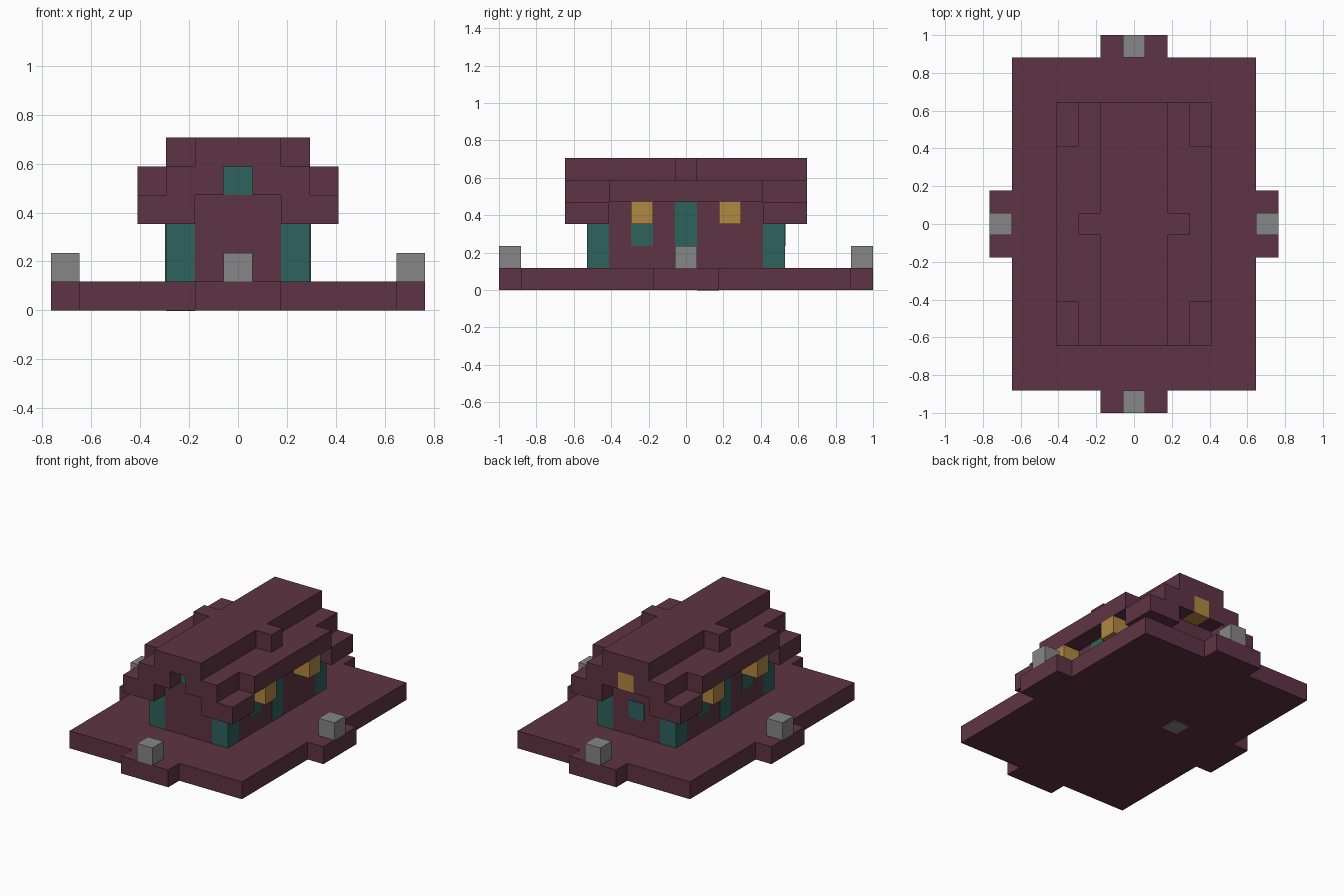
import bpy
import bmesh
from mathutils import Vector

if "Cube" in bpy.data.objects:
    bpy.data.objects.remove(bpy.data.objects["Cube"], do_unlink=True)

U = 2 / 17      # one block
T = 0.03        # plate thickness in blocks


def material(name, rgb):
    m = bpy.data.materials.new(name)
    m.use_nodes = True
    m.diffuse_color = (*rgb, 1)
    m.node_tree.nodes["Principled BSDF"].inputs["Base Color"].default_value = (*rgb, 1)
    return m


plum = material("plum", (0.112, 0.034, 0.056))
teal = material("teal", (0.026, 0.122, 0.107))
gold = material("gold", (0.434, 0.246, 0.055))
stone = material("stone_grey", (0.24, 0.24, 0.24))


def boxes(name, mat, spans):
    """Join boxes, each given as x, y and z ranges in blocks."""
    bm = bmesh.new()
    for span in spans:
        lo, hi = (Vector(c) * U for c in zip(*span))
        cube = bmesh.ops.create_cube(bm, size=1)["verts"]
        for v in cube:
            v.co = (lo + hi) / 2 + v.co * (hi - lo)
    mesh = bpy.data.meshes.new(name)
    bm.to_mesh(mesh)
    bm.free()
    mesh.materials.append(mat)
    ob = bpy.data.objects.new(name, mesh)
    bpy.context.collection.objects.link(ob)


def flip(r, s):
    return tuple(sorted(s * c for c in r))


def sides(x, y, z):
    """The same box on both x sides."""
    return [(flip(x, s), y, z) for s in (-1, 1)]


def ends(x, y, z):
    """The same box on both y ends."""
    return [(x, flip(y, s), z) for s in (-1, 1)]


def corners(x, y, z):
    return [b for e in ends(x, y, z) for b in sides(*e)]


one = (-0.5, 0.5)
three = (-1.5, 1.5)
five = (-2.5, 2.5)

# Ground slab with a tab on each edge, and a lamp block on each tab
boxes("ground_slab", plum, [((-5.5, 5.5), (-7.5, 7.5), (0, 1))])
boxes("slab_tabs", plum, ends(three, (7.5, 8.5), (0, 1)) + sides((5.5, 6.5), three, (0, 1)))
boxes("lamp_blocks", stone, ends(one, (7.5, 8.5), (1, 2)) + sides((5.5, 6.5), one, (1, 2)))
boxes("underside_stone", stone, [((-2.5, -1.5), (0.5, 1.5), (-T, 0.5))])

# House walls and corner posts
boxes("walls", plum, [(five, (-3.5, 3.5), (1, 4))] + ends(three, (3.5, 4.5), (1, 4)))
boxes("corner_posts", teal, corners((1.5, 2.5), (3.5, 4.5), (1, 3)))

# Stepped roof: low corners, middle layer with eaves, ridge
boxes("roof_corners", plum, corners((1.5, 3.5), (3.5, 5.5), (3, 4)))
boxes("roof_middle", plum, [(five, (-4.5, 4.5), (4, 5))])
boxes("gable_cheeks", plum, corners((0.5, 2.5), (4.5, 5.5), (4, 5)))
boxes("side_eaves", plum, sides((2.5, 3.5), (-3.5, 3.5), (4, 5)))
boxes("roof_ridge", plum, [(three, (-5.5, 5.5), (5, 6))])
boxes("ridge_bumps", plum, sides((1.5, 2.5), one, (5, 6)))

# Lanterns under the eaves and in the back gable
boxes("eave_lanterns", gold, corners((2.5, 3.5), (1.5, 2.5), (3, 4)))
boxes("back_gable_lantern", gold, [(one, (4.5, 5.5), (4, 5))])

# Doors and windows as thin plates
boxes("side_doors", teal, sides((2.5, 2.5 + T), one, (1, 4)))
boxes("side_windows", teal,
      sides((2.5, 2.5 + T), (-2.5, -1.5), (2, 3))
      + [((-2.5 - T, -2.5), (1.5, 2.5), (2, 3))])
boxes("front_gable_window", teal, [(one, (-4.5 - T, -4.5), (4, 5))])
boxes("back_window", teal, [(one, (4.5, 4.5 + T), (2, 3))])
